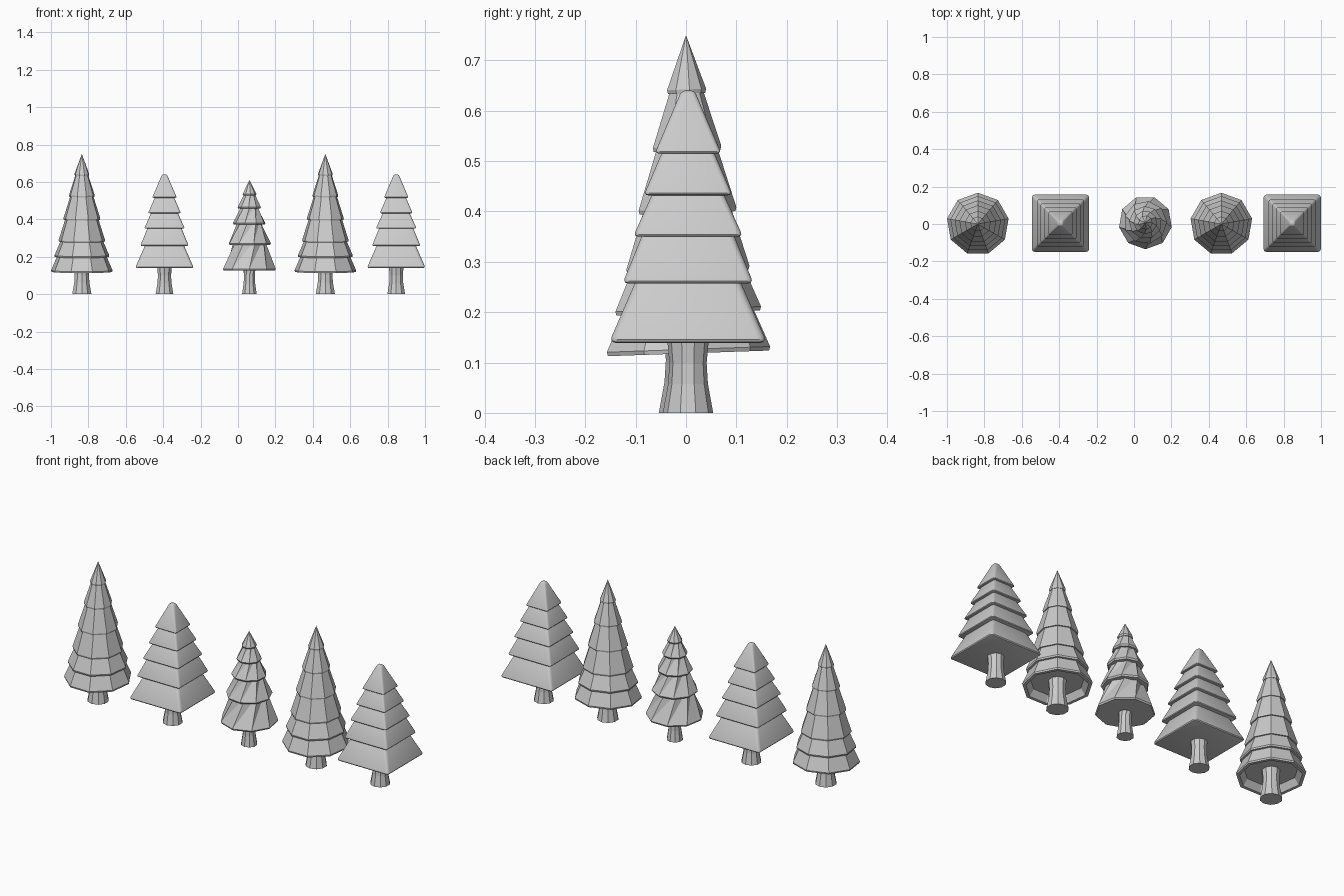
import bpy, bmesh
from math import sin, cos, radians, sqrt

if "Cube" in bpy.data.objects:
    bpy.data.objects.remove(bpy.data.objects["Cube"])


def ring(bm, n, r, z, phase, tilt):
    if r == 0:
        return [bm.verts.new((0, 0, z))]
    pts = []
    for i in range(n):
        a = radians(phase + 360 * i / n)
        y = r * sin(a)
        pts.append(bm.verts.new((r * cos(a), y, z + tilt * y)))
    return pts


def loft(bm, n, profile, phase=0, twist=0, tilt=0):
    """Closed solid through rings (radius, z) listed from top to bottom.
    Twist turns the first ring and pleats the first band."""
    rings = [ring(bm, n, r, z, phase + (twist if k == 0 else 0), tilt)
             for k, (r, z) in enumerate(profile)]
    for k, (t, b) in enumerate(zip(rings, rings[1:])):
        for i in range(n):
            j = (i + 1) % n
            if len(t) == 1:
                bm.faces.new((b[i], b[j], t[0]))
            elif twist and k == 0:
                bm.faces.new((b[i], b[j], t[j]))
                bm.faces.new((b[i], t[j], t[i]))
            else:
                bm.faces.new((b[i], b[j], t[j], t[i]))
    for cap in (rings[0], rings[-1]):
        if len(cap) > 2:
            bm.faces.new(cap)


def finish(bm, name, centre, smooth=None):
    bmesh.ops.recalc_face_normals(bm, faces=bm.faces)
    me = bpy.data.meshes.new(name)
    bm.to_mesh(me)
    bm.free()
    ob = bpy.data.objects.new(name, me)
    ob.location = (centre[0], centre[1], 0)
    bpy.context.collection.objects.link(ob)
    if smooth:
        bpy.ops.object.select_all(action='DESELECT')
        ob.select_set(True)
        bpy.context.view_layer.objects.active = ob
        bpy.ops.object.shade_smooth_by_angle(angle=radians(smooth))


def trunk(name, centre, r, top, twist=0):
    # Flared trunk
    bm = bmesh.new()
    loft(bm, 10, [(r * 0.85, top), (r * 0.74, top * 0.62),
                  (r * 0.79, top * 0.36), (r, 0)], 18, twist)
    finish(bm, name, centre)


def tall_tree(name, centre):
    # Nine-sided foliage: (top radius, top z, rim radius, rim z)
    tiers = [(0, 0.75, 0.040, 0.642), (0.027, 0.66, 0.070, 0.528),
             (0.054, 0.55, 0.100, 0.405), (0.084, 0.42, 0.126, 0.288),
             (0.108, 0.30, 0.149, 0.206), (0.126, 0.22, 0.167, 0.126)]
    bm = bmesh.new()
    for k, (rt, zt, rb, zb) in enumerate(tiers):
        prof = [(rt, zt), (rb, zb), (rb - 0.002, zb - 0.008)]
        if k == len(tiers) - 1:  # hollow underside
            prof += [(rb - 0.018, zb - 0.008), (rb - 0.04, zb + 0.025)]
        loft(bm, 9, prof, 90, tilt=0.035)
    finish(bm, name + "_foliage", centre)
    trunk(name + "_trunk", centre, 0.054, 0.17)


def square_tree(name, centre):
    # Four-sided rounded foliage: (half top, top z, half base, base z, rounding)
    tiers = [(0.013, 0.640, 0.066, 0.515, 0.008), (0.044, 0.535, 0.088, 0.432, 0.009),
             (0.064, 0.450, 0.109, 0.350, 0.010), (0.084, 0.370, 0.130, 0.257, 0.011),
             (0.098, 0.275, 0.157, 0.139, 0.014)]
    bm = bmesh.new()
    for ht, zt, hb, zb, w in tiers:
        part = bmesh.new()
        loft(part, 4, [(ht * sqrt(2), zt), (hb * sqrt(2), zb)], 45)
        bmesh.ops.recalc_face_normals(part, faces=part.faces)
        bmesh.ops.bevel(part, geom=part.edges[:], offset=w, segments=3,
                        profile=0.5, affect='EDGES', clamp_overlap=True)
        tmp = bpy.data.meshes.new("tier")
        part.to_mesh(tmp)
        part.free()
        bm.from_mesh(tmp)
        bpy.data.meshes.remove(tmp)
    finish(bm, name + "_foliage", centre, 40)
    trunk(name + "_trunk", centre, 0.050, 0.16)


def twisted_tree(name, centre):
    # Pleated, twisted foliage: (top radius, top z, rim radius, rim z)
    tiers = [(0, 0.61, 0.038, 0.535), (0.020, 0.555, 0.063, 0.465),
             (0.038, 0.485, 0.088, 0.380), (0.058, 0.400, 0.115, 0.272),
             (0.082, 0.295, 0.143, 0.135)]
    bm = bmesh.new()
    for k, (rt, zt, rb, zb) in enumerate(tiers):
        loft(bm, 9, [(rt, zt), (rb, zb), (rb - 0.004, zb - 0.008)],
             -90 + 12 * (4 - k), twist=25 if rt else 0)
    finish(bm, name + "_foliage", centre)
    trunk(name + "_trunk", centre, 0.041, 0.16, 20)


tall_tree("tall_tree_left", (-0.835, 0))
square_tree("square_tree_left", (-0.393, 0.004))
twisted_tree("twisted_tree", (0.061, 0.008))
tall_tree("tall_tree_right", (0.467, 0))
square_tree("square_tree_right", (0.846, 0.004))
